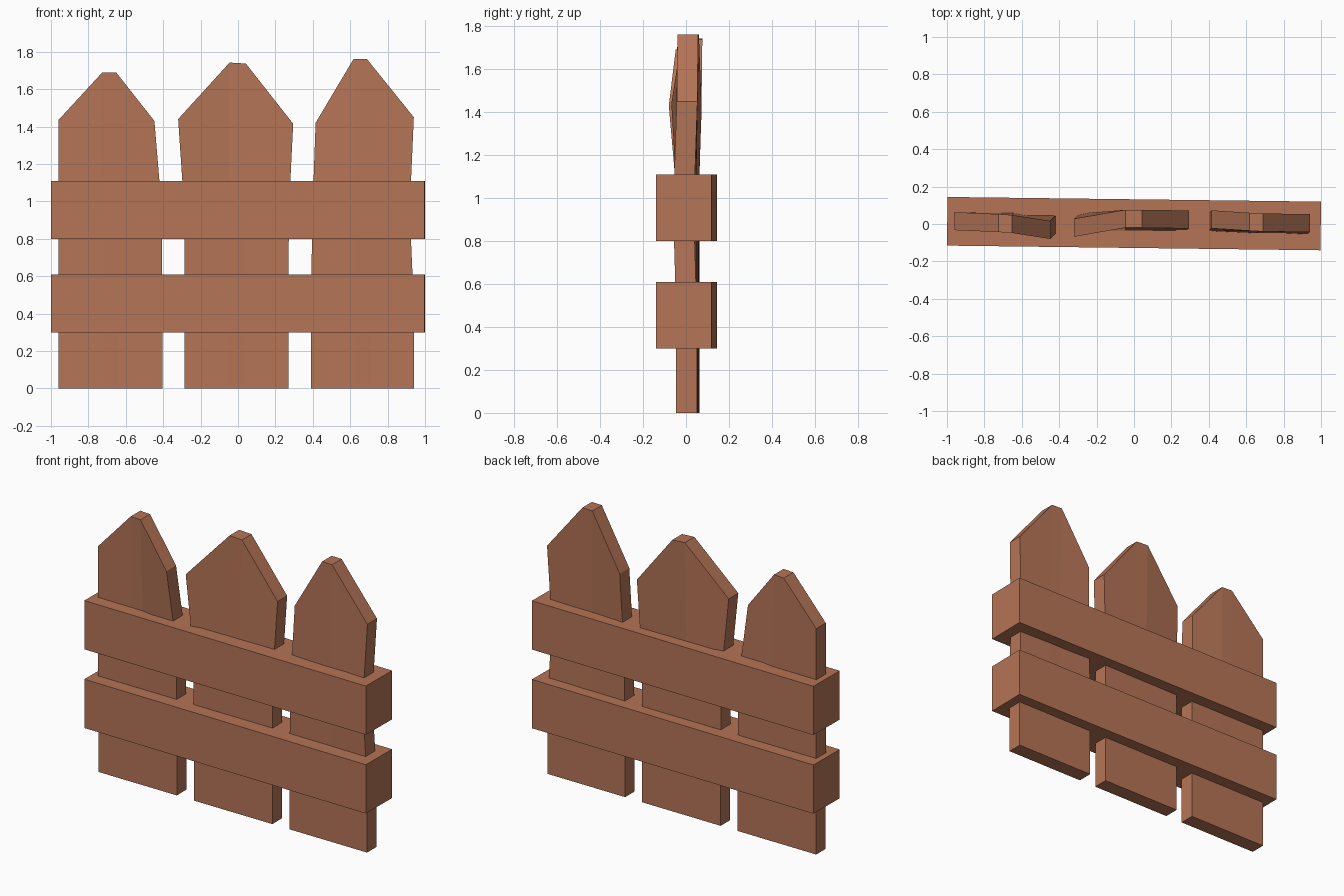
import bpy, bmesh, math

if "Cube" in bpy.data.objects:
    bpy.data.objects.remove(bpy.data.objects["Cube"])

wood = bpy.data.materials.new("reddish brown wood")
wood.diffuse_color = (0.46, 0.175, 0.093, 1)
wood.use_nodes = True
wood.node_tree.nodes["Principled BSDF"].inputs["Base Color"].default_value = wood.diffuse_color


def finish(bm, name):
    bmesh.ops.recalc_face_normals(bm, faces=bm.faces)
    mesh = bpy.data.meshes.new(name)
    bm.to_mesh(mesh)
    bm.free()
    mesh.materials.append(wood)
    obj = bpy.data.objects.new(name, mesh)
    bpy.context.collection.objects.link(obj)
    return obj


def rail(name, z):
    # plain beam, turned very slightly about z
    bm = bmesh.new()
    bmesh.ops.create_cube(bm, size=1)
    bmesh.ops.scale(bm, vec=(1.997, 0.26, 0.31), verts=bm.verts)
    obj = finish(bm, name)
    obj.location = (0, 0.002, z)
    obj.rotation_euler.z = -0.0125


def picket(name, base, middle, top):
    # rows of four (x, y, z) centre points, thickened front to back
    def straight(z, x0, x1, y0, y1):
        m = (base[0] + base[1]) / 2
        ym = (y0 + y1) / 2
        return [(x0, y0, z), (m - 0.04, ym, z), (m + 0.04, ym, z), (x1, y1, z)]

    yl, yr = (0.009 - 0.007 * x for x in base)
    rows = [straight(0, *base, yl, yr), straight(0.45, *base, yl, yr),
            straight(0.95, *middle), top]
    bm = bmesh.new()
    grid = [[[bm.verts.new((x, y + s * 0.048, z)) for x, y, z in row]
             for row in rows] for s in (-1, 1)]
    # front and back
    for g in grid:
        for r in range(3):
            for c in range(3):
                bm.faces.new((g[r][c], g[r][c + 1], g[r + 1][c + 1], g[r + 1][c]))
    # edges all around the outline
    loop = [(0, c) for c in range(4)] + [(1, 3), (2, 3)]
    loop += [(3, c) for c in (3, 2, 1, 0)] + [(2, 0), (1, 0)]
    f, b = grid
    for (r, c), (q, d) in zip(loop, loop[1:] + loop[:1]):
        bm.faces.new((f[r][c], f[q][d], b[q][d], b[r][c]))
    finish(bm, name)


rail("lower_rail", 0.455)
rail("upper_rail", 0.955)

picket("left_picket", (-0.96, -0.405), (-0.96, -0.407, 0.015, 0.01),
       [(-0.96, 0.015, 1.435), (-0.725, 0.005, 1.69),
        (-0.652, 0.0, 1.69), (-0.447, -0.032, 1.43)])
picket("middle_picket", (-0.285, 0.27), (-0.287, 0.272, 0.008, 0.01),
       [(-0.32, -0.02, 1.44), (-0.045, 0.028, 1.742),
        (0.042, 0.028, 1.737), (0.295, 0.024, 1.415)])
picket("right_picket", (0.39, 0.94), (0.398, 0.918, 0.008, -0.012),
       [(0.415, 0.025, 1.42), (0.617, 0.012, 1.76),
        (0.69, 0.008, 1.76), (0.94, 0.005, 1.45)])
